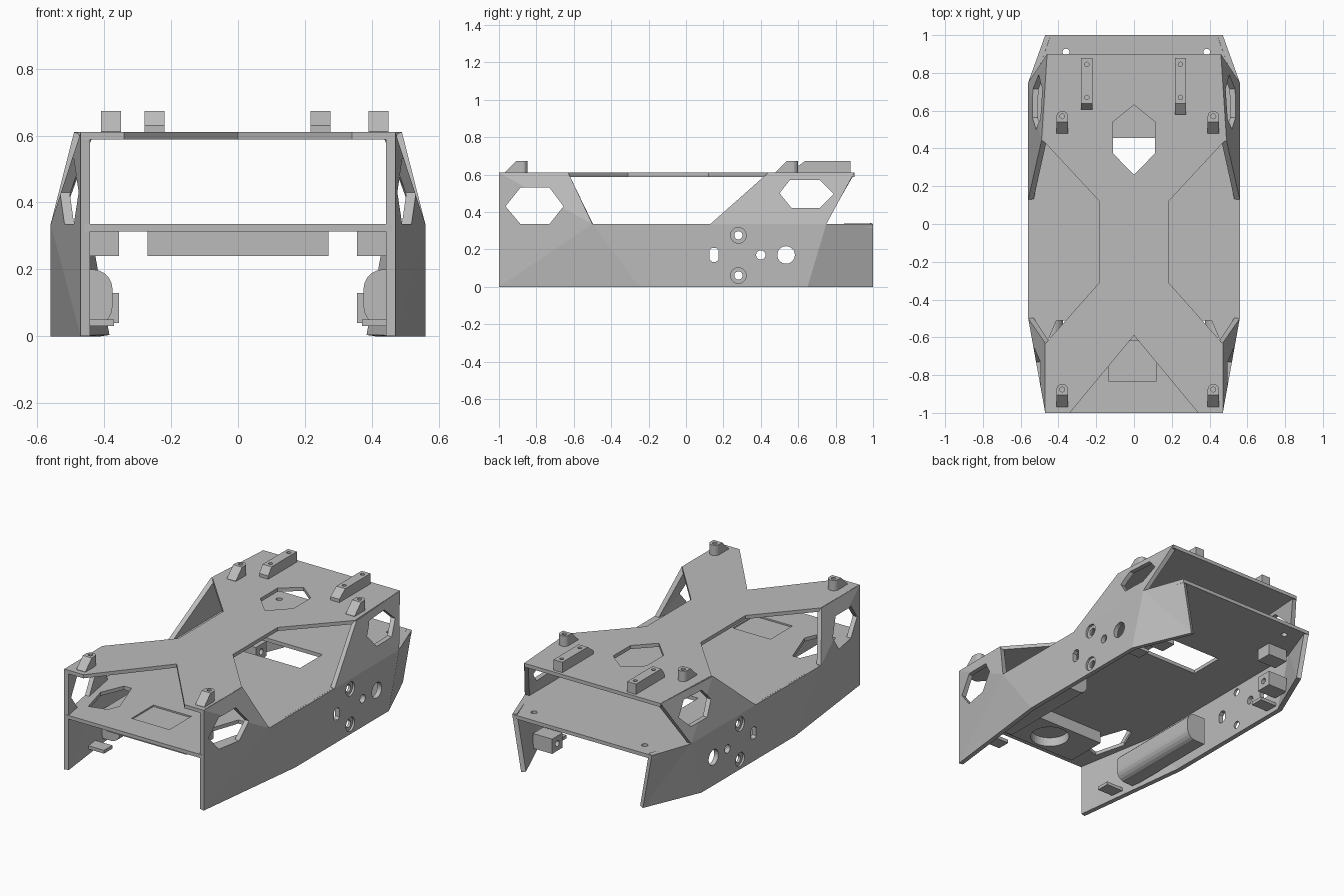
import bpy, bmesh, math

if "Cube" in bpy.data.objects:
    bpy.data.objects.remove(bpy.data.objects["Cube"])

GREY = (0.5, 0.5, 0.5, 1)
mat = bpy.data.materials.new("plain grey")
mat.use_nodes = True
mat.diffuse_color = GREY
mat.node_tree.nodes["Principled BSDF"].inputs["Base Color"].default_value = GREY


def finish(name, bm):
    mesh = bpy.data.meshes.new(name)
    bm.to_mesh(mesh)
    bm.free()
    mesh.materials.append(mat)
    obj = bpy.data.objects.new(name, mesh)
    bpy.context.collection.objects.link(obj)
    return obj


def prism(name, outlines, axis, lo, hi):
    """Extrude outlines: (y, z) points along x, or (x, y) points along z."""
    bm = bmesh.new()
    for pts in outlines:
        place = (lambda p, t: (t, *p)) if axis == "x" else (lambda p, t: (*p, t))
        face = bm.faces.new([bm.verts.new(place(p, lo)) for p in pts])
        new = bmesh.ops.extrude_face_region(bm, geom=[face])["geom"]
        for v in new:
            if isinstance(v, bmesh.types.BMVert):
                v.co["xyz".index(axis)] = hi
    bmesh.ops.recalc_face_normals(bm, faces=bm.faces)
    return finish(name, bm)


def circle(a, b, r, n=24):
    return [(a + r * math.cos(math.tau * i / n), b + r * math.sin(math.tau * i / n))
            for i in range(n)]


def rect(a0, a1, b0, b1):
    return [(a0, b0), (a1, b0), (a1, b1), (a0, b1)]


def flip(pts):
    return [(-x, y) for x, y in reversed(pts)]


def apply(obj, mod):
    with bpy.context.temp_override(object=obj, active_object=obj):
        bpy.ops.object.modifier_apply(modifier=mod.name)


def cut(obj, outlines, axis, lo, hi):
    cutter = prism("cutter", outlines, axis, lo, hi)
    cutter.hide_render = True
    mod = obj.modifiers.new("cut", "BOOLEAN")
    mod.operation, mod.solver, mod.object = "DIFFERENCE", "EXACT", cutter
    apply(obj, mod)
    bpy.data.objects.remove(cutter)


def mirror(obj):
    mod = obj.modifiers.new("mirror", "MIRROR")
    mod.use_mirror_merge = False
    apply(obj, mod)


def bevel(obj, width, segments, test):
    bm = bmesh.new()
    bm.from_mesh(obj.data)
    edges = [e for e in bm.edges if test(e.verts[0].co, e.verts[1].co)]
    bmesh.ops.bevel(bm, geom=edges, offset=width, segments=segments,
                    profile=0.5, affect="EDGES")
    bm.to_mesh(obj.data)
    bm.free()


# Faceted side walls, one sheet thickened inward
corner = {
    "front_low": (.47, -1, 0), "front_top": (.47, -1, .61),
    "fin_top": (.47, -.63, .61), "fin_foot": (.56, -.5, .335),
    "mid_low": (.56, -.25, 0), "pillar_foot": (.56, .13, .335),
    "pillar_top": (.49, .44, .61), "roof_back": (.46, .9, .61),
    "shoulder": (.56, .75, .335), "rear_low": (.56, .65, 0),
    "tail_low": (.41, 1, 0), "tail_top": (.47, 1, .335),
}
panels = [
    ("front_low", "mid_low", "fin_foot"),
    ("front_low", "fin_foot", "front_top"),
    ("front_top", "fin_foot", "fin_top"),
    ("mid_low", "rear_low", "shoulder", "pillar_foot", "fin_foot"),
    ("rear_low", "tail_low", "shoulder"),
    ("tail_low", "tail_top", "shoulder"),
    ("pillar_foot", "shoulder", "pillar_top"),
    ("shoulder", "roof_back", "pillar_top"),
]
bm = bmesh.new()
verts = {k: bm.verts.new(co) for k, co in corner.items()}
for p in panels:
    bm.faces.new([verts[k] for k in p])
walls = finish("side_walls", bm)
solid = walls.modifiers.new("thickness", "SOLIDIFY")
solid.thickness, solid.offset, solid.use_even_offset = .028, -1, True
apply(walls, solid)

# Windows and mounting holes in the walls
front_window = [(-.965, .43), (-.885, .53), (-.73, .53), (-.655, .43), (-.73, .335), (-.885, .335)]
rear_window = [(.5, .5), (.555, .57), (.715, .57), (.79, .495), (.715, .42), (.565, .42)]
slot = [(.125, .145), (.14, .133), (.16, .133), (.175, .145),
        (.175, .195), (.16, .208), (.14, .208), (.125, .195)]
screws = [(.28, .275), (.28, .06)]
cut(walls, [circle(y, z, .042) for y, z in screws], "x", .547, .7)
cut(walls, [front_window, rear_window, slot, circle(.4, .17, .025), circle(.535, .17, .047)]
    + [circle(y, z, .022) for y, z in screws], "x", .3, .7)
mirror(walls)

# Upper deck with waist, front notch and hexagonal opening
half = [(.34, -1), (.467, -1), (.467, -.63), (.183, -.31), (.183, .12), (.48, .44), (.458, .9)]
top_deck = prism("upper_deck", [half + flip(half) + [(0, -.59)]], "z", .588, .61)
hexagon = [(0, .63), (-.112, .54), (-.112, .375), (0, .26), (.112, .375), (.112, .54)]
cut(top_deck, [hexagon], "z", .5, .7)

# Middle deck with rear opening, front side openings and screw holes
half = [(.46, -1), (.55, -.5), (.55, .75), (.468, 1)]
mid_deck = prism("middle_deck", [half + flip(half)], "z", .313, .335)
side_opening = [(.42, -.84), (.31, -.81), (.28, -.74), (.36, -.51), (.41, -.51), (.47, -.65)]
cut(mid_deck, [rect(-.25, .25, .24, .455), side_opening, flip(side_opening),
               circle(.385, .91, .018), circle(-.36, .91, .018)], "z", .2, .4)
cut(mid_deck, [rect(-.135, .12, -.83, -.62)], "z", .326, .4)

# Housing under the front of the middle deck, with a round socket
housing = prism("front_housing", [rect(-.27, .27, -.88, -.62)], "z", .24, .316)
cut(housing, [circle(0, -.75, .11, 32)], "z", .2, .295)

# Rounded side tubes along the inner walls
tube = prism("side_tubes", [rect(-.6, .03, .03, .2)], "x", .375, .5)
bevel(tube, .06, 5, lambda a, b: a.x < .4 and b.x < .4 and abs(a.z - b.z) < .01)
mirror(tube)

# Inner mounting blocks and tabs
blocks = prism("inner_blocks", [rect(.68, .78, .24, .316), rect(.68, .78, .04, .13)], "x", .355, .485)
cut(blocks, [circle(.73, .085, .018, 12)], "x", .3, .42)
mirror(blocks)
front_tabs = prism("front_tabs", [rect(-.76, -.68, .03, .05)], "x", .37, .49)
rear_tabs = prism("rear_tabs", [rect(.55, .63, .03, .05)], "x", .42, .54)
mirror(front_tabs)
mirror(rear_tabs)

# Sloped posts on the upper deck, rounded at the back
for end, y in (("front", -.968), ("rear", .478)):
    for side, x in (("right", -.38), ("left", .42)):
        back = y + .12
        post = prism(f"{end}_{side}_post",
                     [[(y, .605), (y, .612), (y + .062, .673), (back, .673), (back, .605)]],
                     "x", x - .03, x + .03)
        bevel(post, .028, 5, lambda a, b: abs(a.x - b.x) < .001 and min(a.y, b.y) > back - .001)
        cut(post, [circle(x, back - .028, .013, 12)], "z", .64, .7)

# Rails at the back of the upper deck
for side, x, y in (("right", -.25, .605), ("left", .246, .58)):
    rail = prism(f"{side}_rail",
                 [[(y, .605), (y, .63), (.637, .673), (.88, .673), (.88, .605)]],
                 "x", x - .03, x + .03)
    cut(rail, [circle(x, .67, .012, 12), circle(x, .845, .012, 12)], "z", .64, .7)
